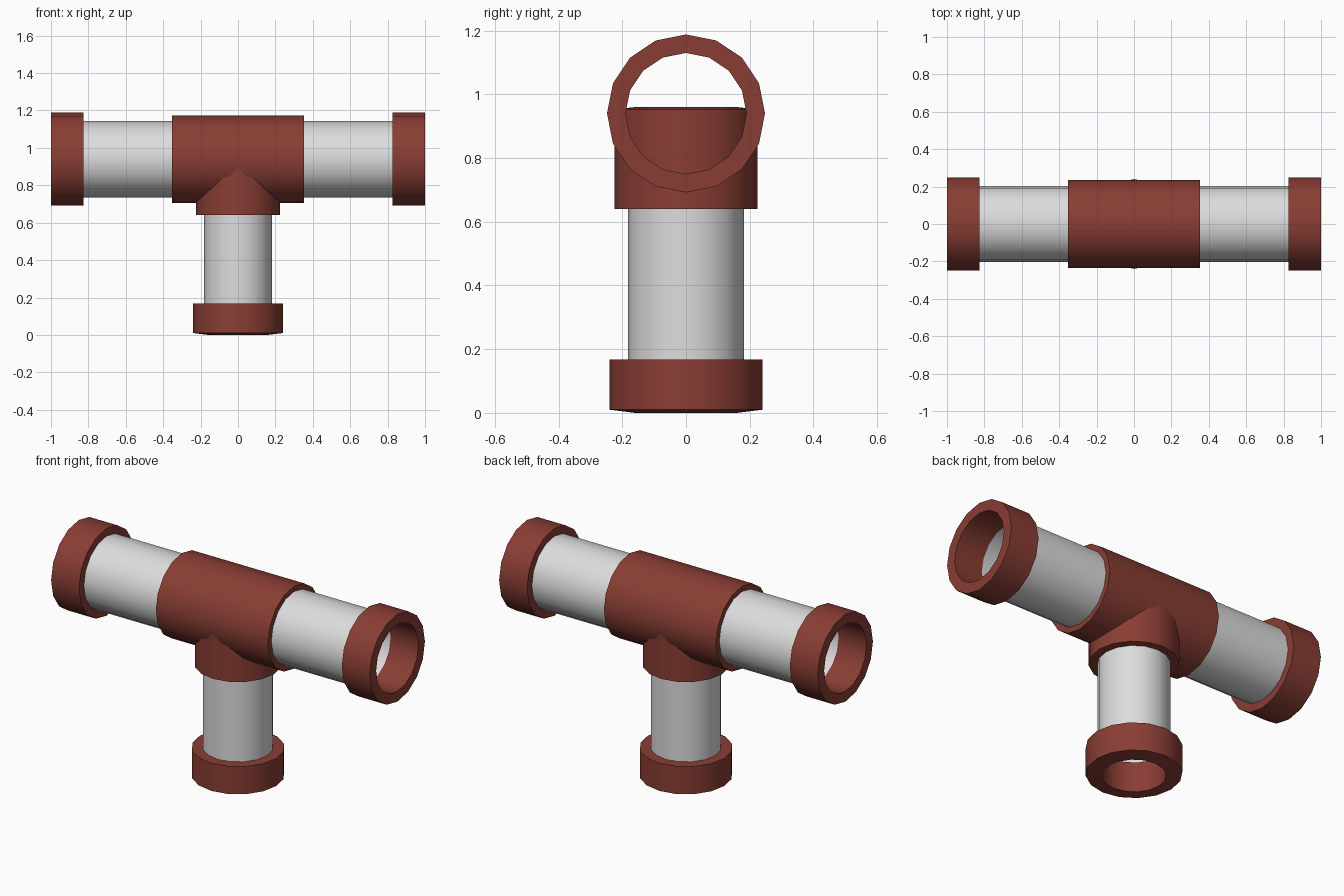
import bpy, bmesh, math
from mathutils import Vector

default_cube = bpy.data.objects.get("Cube")
if default_cube:
    bpy.data.objects.remove(default_cube, do_unlink=True)

SIDES = 16
AXIS_HEIGHT = 0.94


def make_material(name, colour):
    mat = bpy.data.materials.new(name)
    mat.use_nodes = True
    mat.diffuse_color = colour
    mat.node_tree.nodes["Principled BSDF"].inputs["Base Color"].default_value = colour
    return mat


brown = make_material("red_brown", (0.25, 0.047, 0.034, 1))
grey = make_material("light_grey", (0.72, 0.72, 0.72, 1))


def hollow_tube(name, outer, inner, start, end, mat, horizontal=False, lip_start=0, lip_end=0):
    """Revolved wall; the lips push the inner rim out along the axis."""
    profile = [(outer, start), (outer, end), (inner, end + lip_end), (inner, start - lip_start)]
    bm = bmesh.new()
    rings = []
    for radius, along in profile:
        ring = []
        for i in range(SIDES):
            a = 2 * math.pi * i / SIDES
            u, v = radius * math.cos(a), radius * math.sin(a)
            point = Vector((along, u, v + AXIS_HEIGHT)) if horizontal else Vector((u, v, along))
            ring.append(bm.verts.new(point))
        rings.append(ring)
    for k, ring in enumerate(rings):
        following = rings[(k + 1) % len(rings)]
        for i in range(SIDES):
            j = (i + 1) % SIDES
            bm.faces.new((ring[i], ring[j], following[j], following[i]))
    bmesh.ops.recalc_face_normals(bm, faces=bm.faces)
    mesh = bpy.data.meshes.new(name)
    bm.to_mesh(mesh)
    bm.free()
    mesh.materials.append(mat)
    obj = bpy.data.objects.new(name, mesh)
    bpy.context.collection.objects.link(obj)
    bpy.ops.object.select_all(action="DESELECT")
    obj.select_set(True)
    bpy.context.view_layer.objects.active = obj
    bpy.ops.object.shade_smooth_by_angle(angle=math.radians(35))
    return obj


# Horizontal run: central sleeve, with a pipe and an end collar on each side
hollow_tube("horizontal_sleeve", 0.234, 0.191, -0.352, 0.352, brown, True)
for side, s in (("left", 1), ("right", -1)):
    for part, outer, inner, near, far, mat in (
        ("pipe", 0.204, 0.195, 0.33, 0.88, grey),
        ("collar", 0.248, 0.19, 0.825, 1.0, brown),
    ):
        a, b = sorted((s * near, s * far))
        hollow_tube(side + "_" + part, outer, inner, a, b, mat, True)

# Vertical branch: sleeve through the run, pipe and bottom collar
hollow_tube("branch_sleeve", 0.225, 0.16, 0.64, 0.953, brown, lip_end=0.007)
hollow_tube("branch_pipe", 0.182, 0.168, 0.1, 0.7, grey)
hollow_tube("branch_collar", 0.24, 0.16, 0.01, 0.167, brown, lip_start=0.01)
